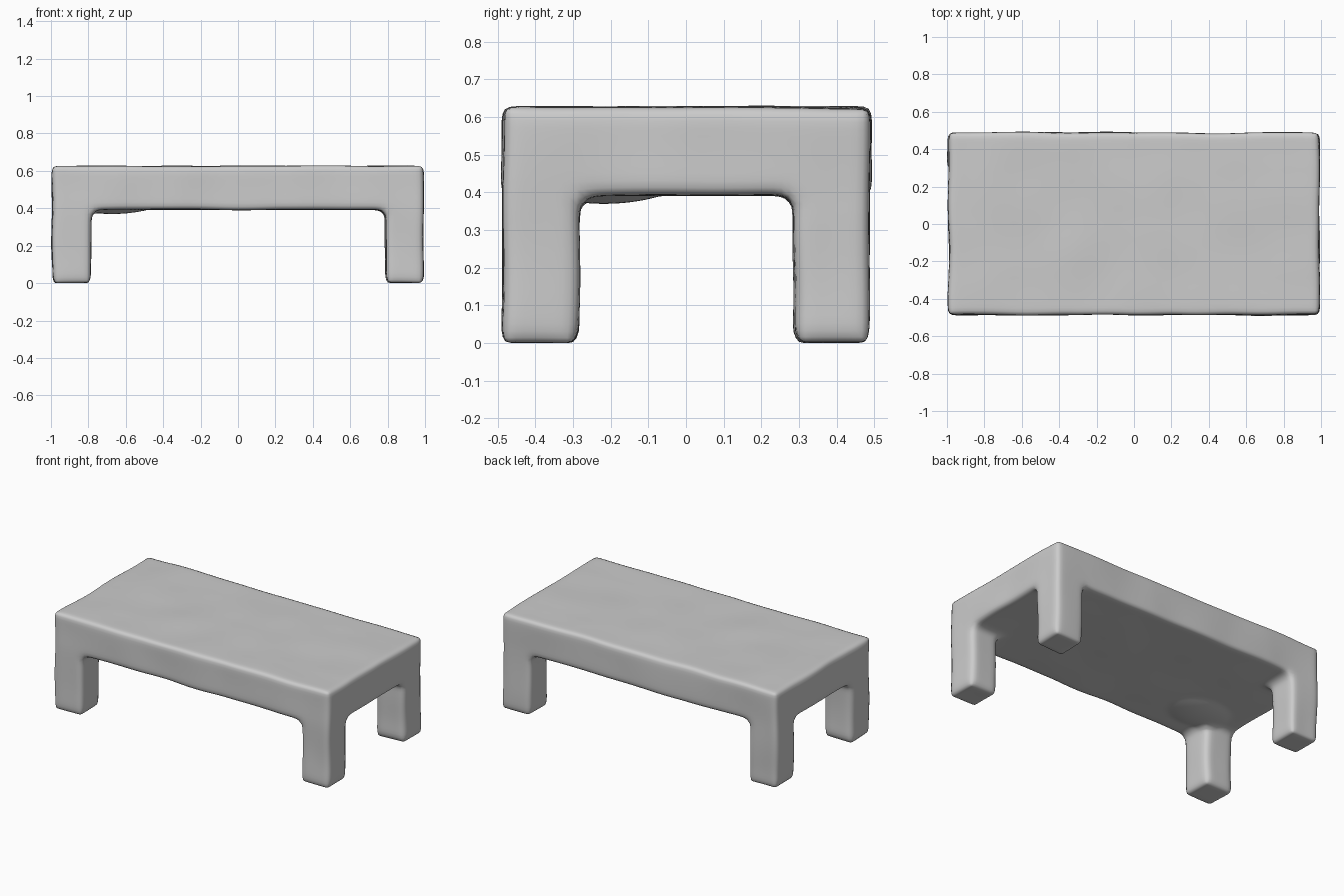
import bpy
import bmesh
import math
from mathutils import Matrix, Vector, noise

cube = bpy.data.objects.get("Cube")
if cube:
    bpy.data.objects.remove(cube, do_unlink=True)

HALF_X, HALF_Y, TOP, UNDER = 0.993, 0.488, 0.626, 0.392
LEG_X, LEG_Y = 0.205, 0.205


def add_box(bm, low, high):
    """Add an axis-aligned box between two corners."""
    low, high = Vector(low), Vector(high)
    place = Matrix.Translation((low + high) / 2) @ Matrix.Diagonal((*(high - low), 1))
    bmesh.ops.create_cube(bm, size=1, matrix=place)


# Thick top and four corner legs, overlapping so they fuse into one body
bm = bmesh.new()
add_box(bm, (-HALF_X, -HALF_Y, UNDER), (HALF_X, HALF_Y, TOP))
for sx in (-1, 1):
    for sy in (-1, 1):
        xs = sorted((sx * HALF_X, sx * (HALF_X - LEG_X)))
        ys = sorted((sy * HALF_Y, sy * (HALF_Y - LEG_Y)))
        add_box(bm, (xs[0], ys[0], 0), (xs[1], ys[1], TOP - 0.05))
mesh = bpy.data.meshes.new("table")
bm.to_mesh(mesh)
bm.free()
table = bpy.data.objects.new("table", mesh)
bpy.context.collection.objects.link(table)
bpy.context.view_layer.objects.active = table
table.select_set(True)

# Fuse the parts, then soften every edge and inner corner
remesh = table.modifiers.new("fuse", "REMESH")
remesh.mode = "VOXEL"
remesh.voxel_size = 0.02
soften = table.modifiers.new("soften", "SMOOTH")
soften.factor = 0.5
soften.iterations = 8
for name in ("fuse", "soften"):
    bpy.ops.object.modifier_apply(modifier=name)

# Gentle hand-shaped unevenness, plus a low lump under one corner
for v in table.data.vertices:
    p = v.co.copy()
    wobble = noise.noise_vector(p * 3.5) * 0.009
    wobble.z *= 0.6
    v.co += wobble
    if UNDER - 0.03 < p.z < UNDER + 0.03:
        reach = math.hypot((p.x + 0.68) / 0.2, (p.y + 0.22) / 0.16)
        v.co.z -= 0.025 * max(0, 1 - reach ** 2)
    v.co.z = max(v.co.z, 0)

# Plain grey finish
grey = bpy.data.materials.new("plain grey")
grey.use_nodes = True
colour = (0.6, 0.6, 0.6, 1)
grey.diffuse_color = colour
grey.node_tree.nodes["Principled BSDF"].inputs["Base Color"].default_value = colour
table.data.materials.clear()
table.data.materials.append(grey)
bpy.ops.object.shade_smooth()
